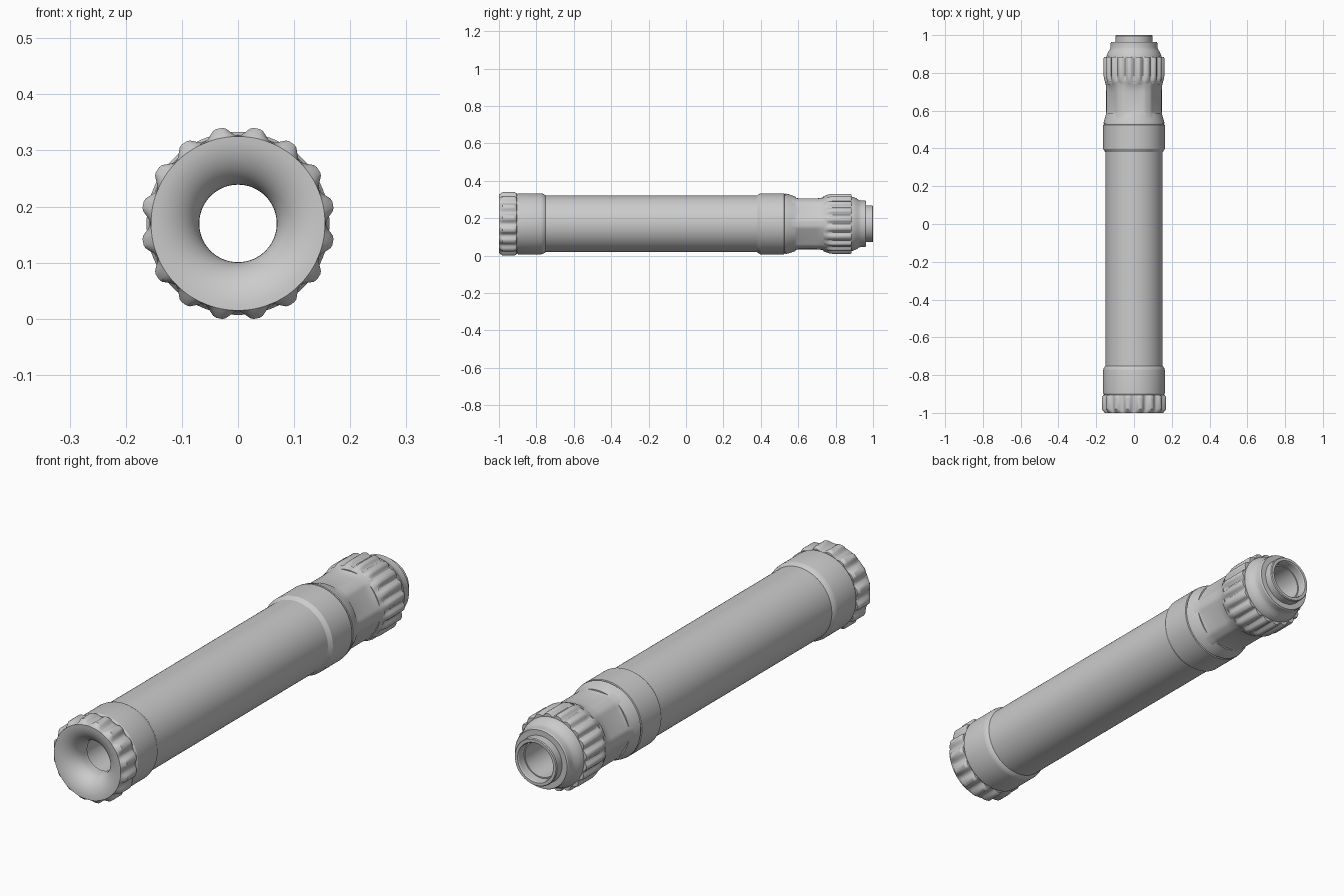
import bpy, bmesh, math

if "Cube" in bpy.data.objects:
    bpy.data.objects.remove(bpy.data.objects["Cube"])

AXIS_Z = 0.17
BORE = 0.074


def lathe(name, profile, shape=None, segs=96, angle=28):
    """Spin a closed (radius, y, strength) loop round the y axis; shape(theta) offsets the radius."""
    bm = bmesh.new()
    rings = []
    for p in profile:
        r, y = p[0], p[1]
        k = p[2] if len(p) > 2 else 0
        ring = []
        for i in range(segs):
            t = 2 * math.pi * i / segs
            rr = r + (k * shape(t) if k else 0)
            ring.append(bm.verts.new((rr * math.cos(t), y, AXIS_Z + rr * math.sin(t))))
        rings.append(ring)
    for a, b in zip(rings, rings[1:] + rings[:1]):
        for i in range(segs):
            j = (i + 1) % segs
            bm.faces.new((a[i], a[j], b[j], b[i]))
    bmesh.ops.recalc_face_normals(bm, faces=bm.faces)
    mesh = bpy.data.meshes.new(name)
    bm.to_mesh(mesh)
    bm.free()
    ob = bpy.data.objects.new(name, mesh)
    bpy.context.collection.objects.link(ob)
    bpy.ops.object.select_all(action='DESELECT')
    ob.select_set(True)
    bpy.context.view_layer.objects.active = ob
    bpy.ops.object.shade_smooth_by_angle(angle=math.radians(angle))
    return ob


def scallops(count, depth, bias):
    """Wide hollows separated by narrow ridges."""
    return lambda t: -depth * max(0, math.cos(count * t) + bias) / (1 + bias)


def soft_hexagon(t):
    """Six flats on a round neck, with corners on the x axis."""
    a = (t % (math.pi / 3)) - math.pi / 6
    return min(0.147, 0.136 / math.cos(a)) - 0.147


# Front cap: scalloped rim with a rounded mouth leading into the bore
mouth = [(0.155 - 0.086 * math.sin(a), -0.925 - 0.075 * math.cos(a))
         for a in [math.pi / 2 * i / 12 for i in range(13)]]
lathe("front_cap",
      mouth[::-1] + [(0.164, -0.992, 0.55), (0.1725, -0.98, 1), (0.1725, -0.918, 1),
                     (0.165, -0.905, 0.6), (0.145, -0.903), (0.069, -0.903)],
      scallops(16, 0.016, 0.7), 192)

# Front collar
lathe("front_collar", [(BORE, -0.905), (0.158, -0.905), (0.163, -0.897), (0.163, -0.775),
                       (0.161, -0.765), (0.155, -0.755), (0.151, -0.75), (BORE, -0.75)])

# Main barrel
lathe("barrel", [(BORE, -0.752), (0.152, -0.752), (0.152, 0.392), (BORE, 0.392)])

# Rear collar with a thin seam
lathe("rear_collar", [(BORE, 0.38), (0.152, 0.38), (0.157, 0.388), (0.163, 0.397),
                      (0.163, 0.525), (0.159, 0.527), (0.159, 0.531), (0.162, 0.533),
                      (0.158, 0.55), (0.150, 0.572), (0.146, 0.585), (BORE, 0.585)])

# Neck with six soft flats
lathe("neck", [(BORE, 0.55), (0.156, 0.55), (0.148, 0.585, 0.7), (0.147, 0.60, 1),
               (0.147, 0.70, 1), (0.148, 0.73, 0.7), (0.154, 0.755), (BORE, 0.755)],
      soft_hexagon, 96, 35)

# Fluted grip ring
lathe("grip_ring", [(BORE, 0.735), (0.147, 0.735), (0.154, 0.75, 0.2), (0.160, 0.768, 0.9),
                    (0.162, 0.785, 1), (0.162, 0.877, 1), (0.158, 0.885, 0.8), (BORE, 0.885)],
      scallops(20, 0.012, 0.6), 200)

# Tapered shoulder behind the grip
lathe("shoulder", [(BORE, 0.88), (0.146, 0.88), (0.144, 0.893), (0.136, 0.912), (0.127, 0.925),
                   (0.124, 0.935), (0.124, 0.958), (0.121, 0.963), (BORE, 0.963)])

# End tube with open bore
lathe("end_tube", [(0.076, 0.90), (0.098, 0.90), (0.098, 0.996), (0.095, 1.0),
                   (0.083, 1.0), (0.080, 0.996)])
